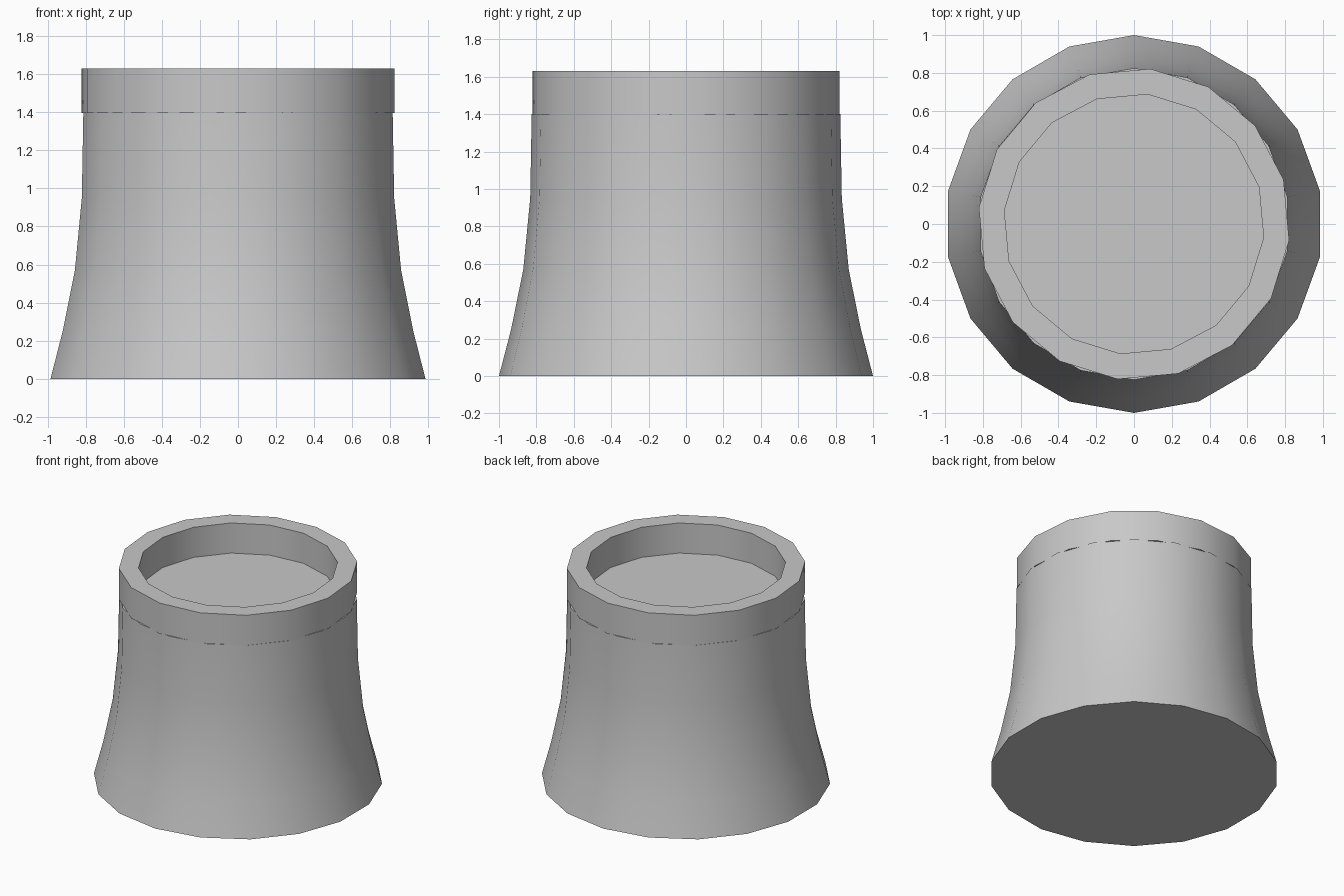
import bpy
import bmesh
from math import sin, cos, radians, tau

if "Cube" in bpy.data.objects:
    bpy.data.objects.remove(bpy.data.objects["Cube"], do_unlink=True)

# One plain concrete grey for the whole tower
CONCRETE = (0.58, 0.58, 0.58, 1)
concrete = bpy.data.materials.new("concrete_grey")
concrete.use_nodes = True
concrete.diffuse_color = CONCRETE
concrete.node_tree.nodes["Principled BSDF"].inputs["Base Color"].default_value = CONCRETE


def lathe(name, profile, sides, phase, closed=False):
    """Spin (radius, height) points; ends are capped, or joined when closed."""
    bm = bmesh.new()
    rings = [[bm.verts.new((r * cos(a), r * sin(a), z))
              for a in (radians(phase) + tau * i / sides for i in range(sides))]
             for r, z in profile]
    pairs = list(zip(rings, rings[1:]))
    if closed:
        pairs.append((rings[-1], rings[0]))
    else:
        bm.faces.new(rings[0])
        bm.faces.new(rings[-1])
    for low, high in pairs:
        for i in range(sides):
            j = (i + 1) % sides
            bm.faces.new((low[i], low[j], high[j], high[i]))
    bmesh.ops.recalc_face_normals(bm, faces=bm.faces)
    mesh = bpy.data.meshes.new(name)
    bm.to_mesh(mesh)
    bm.free()
    mesh.materials.append(concrete)
    obj = bpy.data.objects.new(name, mesh)
    bpy.context.collection.objects.link(obj)
    bpy.ops.object.select_all(action="DESELECT")
    obj.select_set(True)
    bpy.context.view_layer.objects.active = obj
    bpy.ops.object.shade_smooth_by_angle(angle=radians(35))
    return obj


# Flared tower body, whose top cap is the floor of the recess
lathe("tower_body",
      [(1.0, 0), (0.935, 0.25), (0.87, 0.57), (0.833, 0.95), (0.825, 1.4)],
      sides=18, phase=10)

# Thick rim ring around the open top
lathe("top_rim",
      [(0.826, 1.395), (0.826, 1.63), (0.69, 1.63), (0.69, 1.395)],
      sides=16, phase=-6, closed=True)
